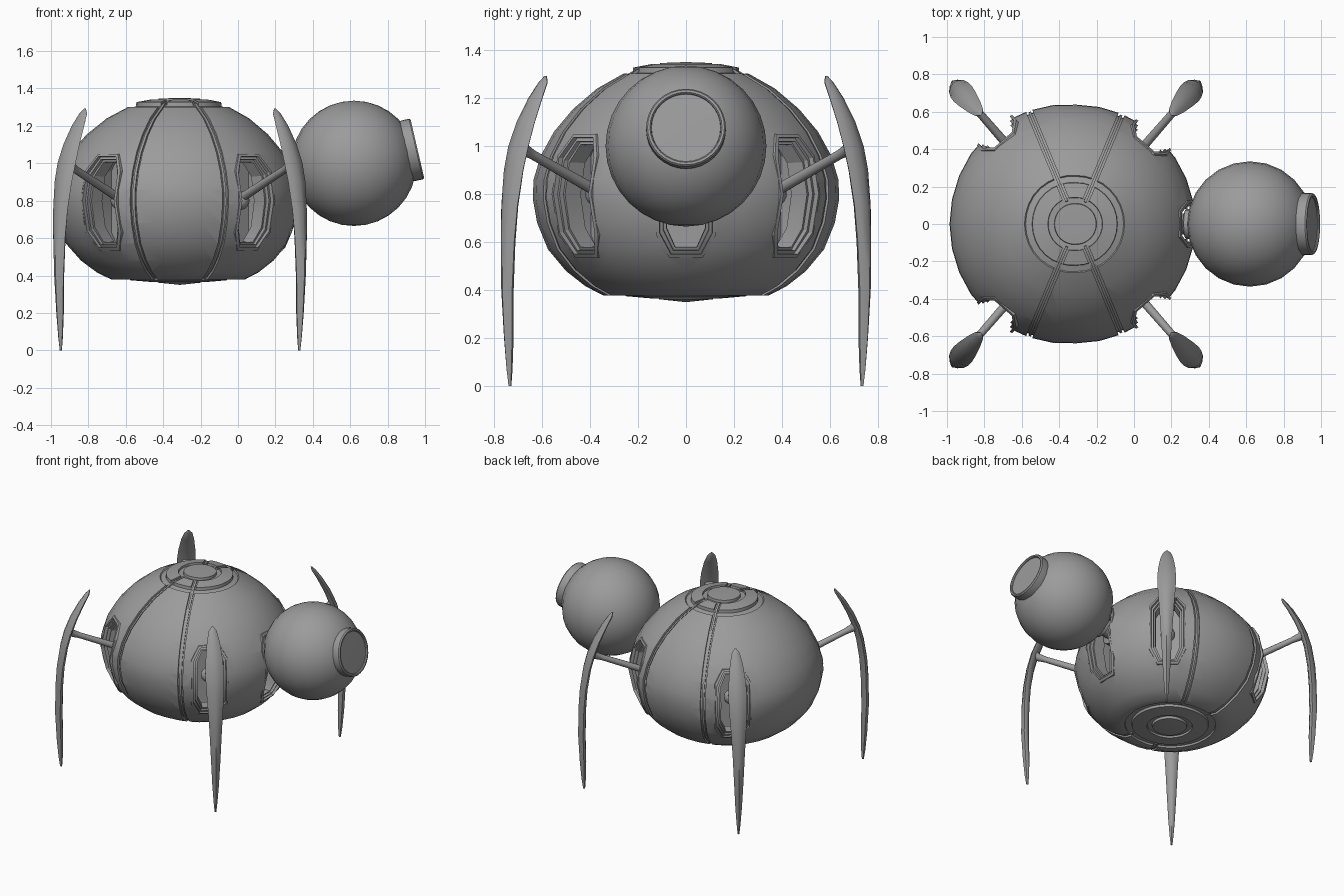
import bpy, bmesh, math
from mathutils import Vector, Matrix

if "Cube" in bpy.data.objects:
    bpy.data.objects.remove(bpy.data.objects["Cube"])

CX, ZC = -0.31, 0.85          # body axis and middle height
LEG_AZ = [math.radians(a) for a in (49, 131, 229, 311)]

grey = bpy.data.materials.new("mid_grey")
grey.diffuse_color = (0.33, 0.33, 0.33, 1)
grey.use_nodes = True
grey.node_tree.nodes["Principled BSDF"].inputs["Base Color"].default_value = grey.diffuse_color


def finish(ob, angle=35):
    if not ob.data.materials:
        ob.data.materials.append(grey)
    bpy.ops.object.select_all(action='DESELECT')
    ob.select_set(True)
    bpy.context.view_layer.objects.active = ob
    bpy.ops.object.shade_smooth_by_angle(angle=math.radians(angle))


def loft(name, loops, cap=True, smooth=35):
    """Skin equal-length closed loops; one-point loops become poles."""
    bm = bmesh.new()
    rows = [[bm.verts.new(p) for p in lp] for lp in loops]
    for a, b in zip(rows, rows[1:]):
        n = max(len(a), len(b))
        for i in range(n):
            j = (i + 1) % n
            if len(a) == 1:
                bm.faces.new((a[0], b[i], b[j]))
            elif len(b) == 1:
                bm.faces.new((a[i], b[0], a[j]))
            else:
                bm.faces.new((a[i], b[i], b[j], a[j]))
    if cap:
        for r in (rows[0], rows[-1]):
            if len(r) > 2:
                bm.faces.new(r)
    bmesh.ops.recalc_face_normals(bm, faces=bm.faces)
    me = bpy.data.meshes.new(name)
    bm.to_mesh(me)
    bm.free()
    ob = bpy.data.objects.new(name, me)
    bpy.context.collection.objects.link(ob)
    finish(ob, smooth)
    return ob


def ring(r, z, n, scale=lambda a: 1):
    if r == 0:
        return [Vector((0, 0, z))]
    angs = [2 * math.pi * i / n for i in range(n)]
    return [Vector((r * scale(a) * math.cos(a), r * scale(a) * math.sin(a), z)) for a in angs]


def rod(name, p, q, profile, n=16):
    """Lathe a (distance, radius) profile along the line p to q."""
    p, q = Vector(p), Vector(q)
    rot = (q - p).to_track_quat('Z', 'Y')
    return loft(name, [[p + rot @ v for v in ring(r, d, n)] for d, r in profile])


def ball(name, c, r, u=24, v=14):
    loops = [ring(0 if k in (0, v) else r * math.sin(math.pi * k / v),
                  r * math.cos(math.pi * k / v), u) for k in range(v + 1)]
    return loft(name, [[Vector(c) + p for p in lp] for lp in loops], smooth=60)


def bulge(a):                 # the rear end of the body is a little fuller
    return 1 + 0.06 * min(1, max(0, -math.cos(a)) / 0.8)


def polar(a, r, t, z):        # radial, tangential, height -> world
    return Vector((CX + r * math.cos(a) - t * math.sin(a), r * math.sin(a) + t * math.cos(a), z))


# body: turned shell with ring grooves on the top and the bottom
side = [(0.26, 1.302), (0.37, 1.24), (0.47, 1.155), (0.55, 1.06), (0.605, 0.96), (0.635, 0.86),
        (0.638, 0.78), (0.62, 0.68), (0.575, 0.57), (0.5, 0.48), (0.42, 0.417), (0.345, 0.378)]
top = [(0, 1.35), (0.108, 1.346), (0.11, 1.328), (0.14, 1.328), (0.142, 1.342),
       (0.22, 1.327), (0.222, 1.305), (0.254, 1.295)]
bottom = [(0.3, 0.378), (0.298, 0.392), (0.255, 0.392), (0.252, 0.375), (0.15, 0.366),
          (0.148, 0.38), (0.115, 0.38), (0.112, 0.362), (0, 0.35)]
off = Vector((CX, 0, 0))
body = loft("body", [[off + p for p in ring(r, z, 32, bulge)] for r, z in top + side + bottom])


def body_radius(z):
    for (r0, z0), (r1, z1) in zip(side, side[1:]):
        if z1 <= z <= z0:
            return r0 + (r1 - r0) * (z0 - z) / (z0 - z1)
    return 0.35


def carve(cutter):
    cutter.hide_render = True
    m = body.modifiers.new("cut", 'BOOLEAN')
    m.operation, m.solver, m.object = 'DIFFERENCE', 'EXACT', cutter
    bpy.context.view_layer.objects.active = body
    bpy.ops.object.modifier_apply(modifier=m.name)
    bpy.data.objects.remove(cutter)


# meridian seams: groove with a slim rib down the middle
def band(name, a, lo, hi, half, path):
    loops = []
    for r, z in path:
        r *= bulge(a)
        loops.append([polar(a, r * s, t, ZC + (z - ZC) * s)
                      for s, t in ((lo, -half), (lo, half), (hi, half), (hi, -half))])
    return loft(name, loops)


seam_path = [(0.13, 1.345), (0.22, 1.327)] + side + [(0.28, 0.378)]
for deg in (67.5, 112.5, 247.5, 292.5):
    a = math.radians(deg)
    carve(band("seam_cutter", a, 0.972, 1.06, 0.017, seam_path))
    band("seam_rib", a, 0.965, 0.988, 0.007, seam_path)

# sockets: octagonal openings with stepped frames
OUTLINE = [(-0.07, 1.05), (0.07, 1.05), (0.125, 0.96), (0.125, 0.8), (0.125, 0.63),
           (0.07, 0.535), (-0.07, 0.535), (-0.125, 0.63), (-0.125, 0.8), (-0.125, 0.96)]


def outline(shrink):
    return [(t * (1 - shrink / 0.125), 0.793 + (z - 0.793) * (1 - shrink / 0.257)) for t, z in OUTLINE]


def socket(a):
    k = bulge(a)
    carve(loft("socket_cutter", [[polar(a, r, t, z) for t, z in outline(0.004)] for r in (0.42, 0.8)]))
    steps = [(0, -0.04), (0, 0.008), (0.014, 0.008), (0.016, -0.014), (0.03, -0.014),
             (0.032, -0.035), (0.044, -0.035), (0.046, -0.12), (0, -0.12), (0, -0.04)]
    loops = []
    for shrink, d in steps:
        loops.append([polar(a, math.sqrt((k * body_radius(z)) ** 2 - t * t) + d, t, z)
                      for t, z in outline(shrink)])
    loft("socket_frame", loops, cap=False, smooth=25)


for a in LEG_AZ + [0]:
    socket(a)
finish(body, 30)

# legs: curved tapering blades (height, radial centre, width, thickness)
LEG = [(1.292, 0.775, 0.012, 0.012), (1.265, 0.79, 0.055, 0.03), (1.2, 0.832, 0.088, 0.04),
       (1.1, 0.885, 0.115, 0.048), (1.0, 0.925, 0.128, 0.052), (0.9, 0.952, 0.122, 0.053),
       (0.75, 0.975, 0.102, 0.054), (0.6, 0.985, 0.084, 0.054), (0.4, 0.988, 0.065, 0.052),
       (0.2, 0.98, 0.045, 0.045), (0.07, 0.975, 0.026, 0.03), (0.0, 0.972, 0.012, 0.014)]
# cross-section with a ridge on the outer side (radial, tangential)
SECTION = [(0.5, 0), (0.28, 0.3), (0, 0.5), (-0.32, 0.36), (-0.5, 0), (-0.32, -0.36), (0, -0.5), (0.28, -0.3)]
for a in LEG_AZ:
    loft("leg", [[polar(a, r + s * th, t * w, z) for s, t in SECTION] for z, r, w, th in LEG], smooth=50)
    p, q = polar(a, 0.5, 0, 0.815), polar(a, 0.93, 0, 1.0)
    d = (q - p).length
    rod("leg_strut", p, q, [(0, 0.024), (d * 0.8, 0.02), (d * 0.92, 0.026), (d, 0.05)], 12)
    ball("leg_joint", polar(a, 0.49, 0, 0.8), 0.05, 16, 10)

# neck
rod("neck", (0.1, 0, 0.9), (0.42, 0, 0.95),
    [(0, 0.09), (0.1, 0.09), (0.11, 0.055), (0.17, 0.055), (0.18, 0.08), (0.3, 0.08)], 16)

# head and eye, tilted slightly upward
head_c = Vector((0.62, 0, 1.0))
ball("head", head_c, 0.335, 24, 16)
aim = Vector((math.cos(math.radians(13)), 0, math.sin(math.radians(13))))
rod("eye_ring", head_c, head_c + aim,
    [(0.26, 0.158), (0.3, 0.166), (0.34, 0.166), (0.348, 0.16), (0.348, 0.15), (0.342, 0.145), (0.3, 0.143)], 32)
rod("eye_lens", head_c, head_c + aim, [(0.27, 0.144), (0.337, 0.144), (0.339, 0)], 32)
